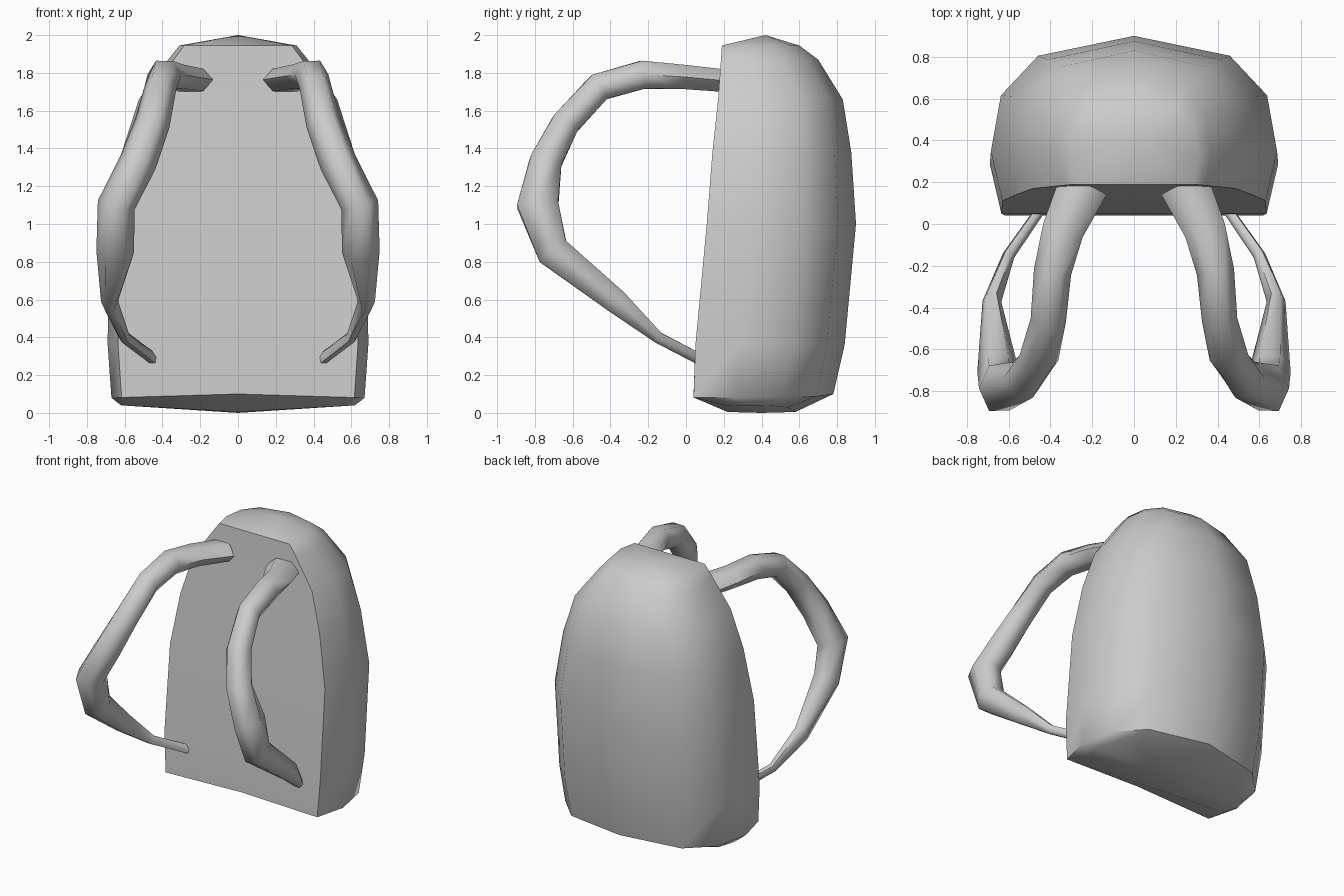
import bpy, bmesh, math
from mathutils import Vector

if "Cube" in bpy.data.objects:
    bpy.data.objects.remove(bpy.data.objects["Cube"], do_unlink=True)

fabric = bpy.data.materials.new("grey fabric")
fabric.use_nodes = True
GREY = (0.6, 0.6, 0.6, 1)
fabric.diffuse_color = GREY
fabric.node_tree.nodes["Principled BSDF"].inputs["Base Color"].default_value = GREY


def loft(name, rings, sharp, tips=(None, None)):
    """Skin a stack of rings, closing each end with a cap or a tip point."""
    bm = bmesh.new()
    loops = [[bm.verts.new(p) for p in ring] for ring in rings]
    n = len(loops[0])
    for a, b in zip(loops, loops[1:]):
        for i in range(n):
            j = (i + 1) % n
            bm.faces.new((a[i], a[j], b[j], b[i]))
    for loop, tip in zip((loops[0], loops[-1]), tips):
        if tip is None:
            bm.faces.new(loop)
        else:
            v = bm.verts.new(tip)
            for i in range(n):
                bm.faces.new((loop[i], loop[(i + 1) % n], v))
    bmesh.ops.recalc_face_normals(bm, faces=bm.faces)
    mesh = bpy.data.meshes.new(name)
    bm.to_mesh(mesh)
    bm.free()
    mesh.materials.append(fabric)
    obj = bpy.data.objects.new(name, mesh)
    bpy.context.collection.objects.link(obj)
    bpy.ops.object.select_all(action='DESELECT')
    obj.select_set(True)
    bpy.context.view_layer.objects.active = obj
    bpy.ops.object.shade_smooth_by_angle(angle=math.radians(sharp))
    return obj


# Bag: flat front panel, rounded sides and back
# Half outline as (fraction of half width, fraction of depth)
HALF = [(0, 0), (0.92, 0), (1, 0.3), (0.93, 0.64), (0.67, 0.88), (0, 1)]
OUTLINE = HALF + [(-x, y) for x, y in HALF[-2:0:-1]]


def bag_ring(z, width, front, back, sag=0):
    return [(x * width, front + y * (back - front), z - sag * (1 - abs(x)))
            for x, y in OUTLINE]


bag_rings = [bag_ring(*r) for r in [
    # height, half width, front y, back y, sag in the middle
    (0.04, 0.62, 0.22, 0.58, 0.035),
    (0.08, 0.67, 0.04, 0.78, -0.02),
    (0.36, 0.69, 0.05, 0.84),
    (1.00, 0.685, 0.11, 0.90),
    (1.38, 0.615, 0.14, 0.875),
    (1.66, 0.525, 0.17, 0.83),
    (1.87, 0.37, 0.185, 0.70),
    (1.945, 0.31, 0.19, 0.60),
]]
loft("bag", bag_rings, 50, ((0, 0.4, 0), (0, 0.42, 2.0)))

# Shoulder straps: oval tube, broad over the shoulder and thin at the bottom
STRAP = [
    # x, y, z, width, thickness
    (0.24, 0.19, 1.76, 0.24, 0.12),
    (0.34, -0.03, 1.78, 0.20, 0.13),
    (0.39, -0.23, 1.79, 0.18, 0.15),
    (0.41, -0.46, 1.725, 0.17, 0.15),
    (0.455, -0.64, 1.53, 0.19, 0.15),
    (0.53, -0.745, 1.325, 0.20, 0.17),
    (0.645, -0.785, 1.10, 0.20, 0.22),
    (0.65, -0.705, 0.855, 0.20, 0.18),
    (0.68, -0.37, 0.59, 0.09, 0.13),
    (0.60, -0.15, 0.40, 0.06, 0.06),
    (0.44, 0.08, 0.28, 0.05, 0.06),
]
SIDES = 6


def strap_rings(side):
    pts = [Vector((side * p[0], p[1], p[2])) for p in STRAP]
    rings = []
    for i, p in enumerate(pts):
        along = (pts[min(i + 1, len(pts) - 1)] - pts[max(i - 1, 0)]).normalized()
        across = Vector((1, 0, 0))
        across = (across - along * across.dot(along)).normalized()
        out = along.cross(across)
        width, thick = STRAP[i][3:]
        rings.append([p + across * math.cos(a) * width / 2
                      + out * math.sin(a) * thick / 1.75
                      for a in (math.tau * k / SIDES for k in range(SIDES))])
    return rings


for label, side in (("left", 1), ("right", -1)):
    loft(label + "_shoulder_strap", strap_rings(side), 65)
